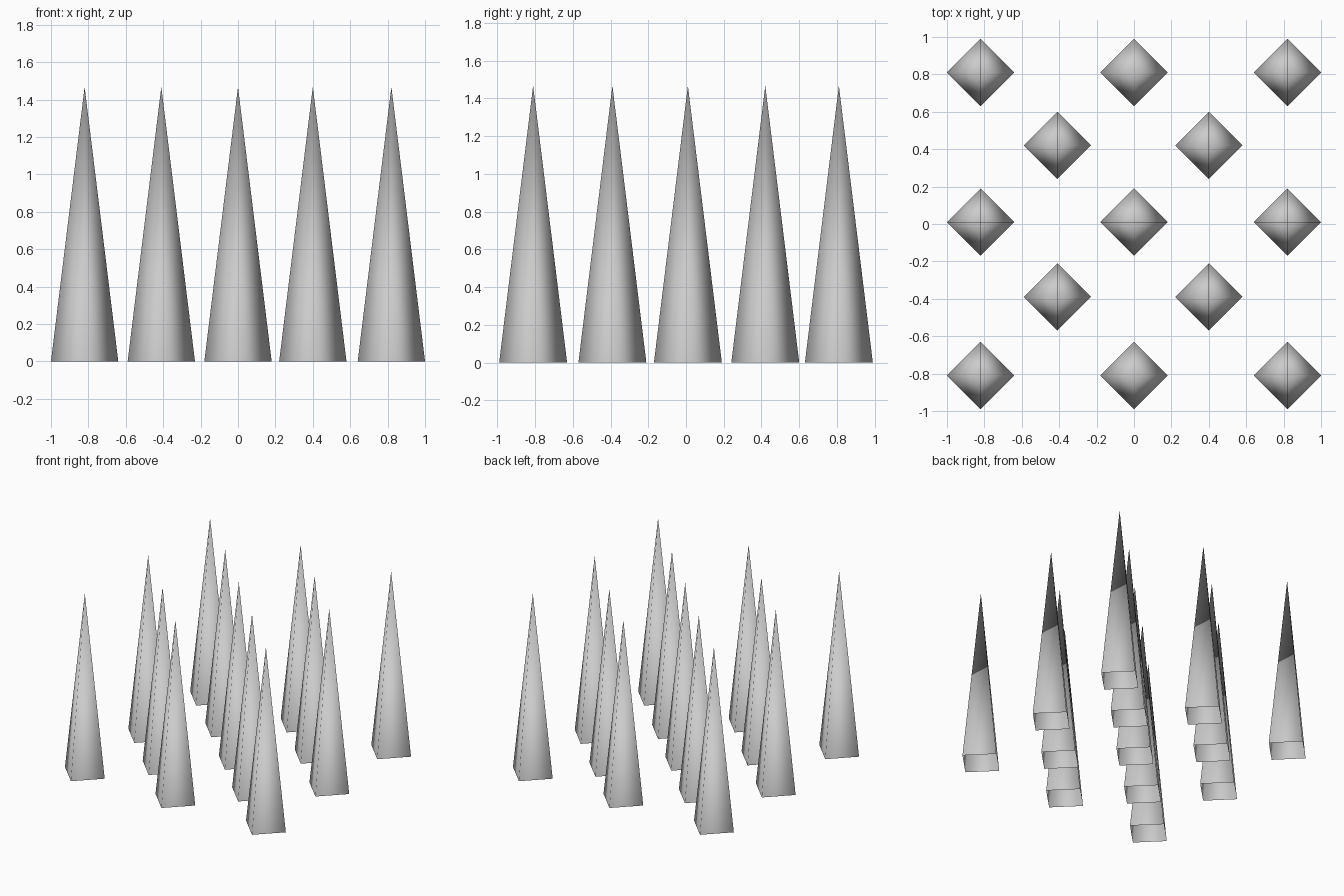
import bpy

if "Cube" in bpy.data.objects:
    bpy.data.objects.remove(bpy.data.objects["Cube"])

RADIUS, HEIGHT = 0.18, 1.468


def spike(name, x, y):
    # Open-bottomed four-sided pyramid, corners on the axes, smooth shaded
    bpy.ops.mesh.primitive_cone_add(vertices=4, radius1=RADIUS, radius2=0,
                                    depth=HEIGHT, end_fill_type='NOTHING',
                                    location=(x, y, HEIGHT / 2))
    ob = bpy.context.object
    ob.name = name
    bpy.ops.object.shade_smooth()


# Staggered rows from front to back: (y, x positions)
outer, inner = (-0.82, 0.0, 0.82), (-0.41, 0.40)
rows = [(-0.81, outer), (-0.39, inner), (0.01, outer), (0.42, inner), (0.81, outer)]

for r, (y, xs) in enumerate(rows, 1):
    for c, x in enumerate(xs, 1):
        spike(f"spike_row{r}_{c}", x, y)
